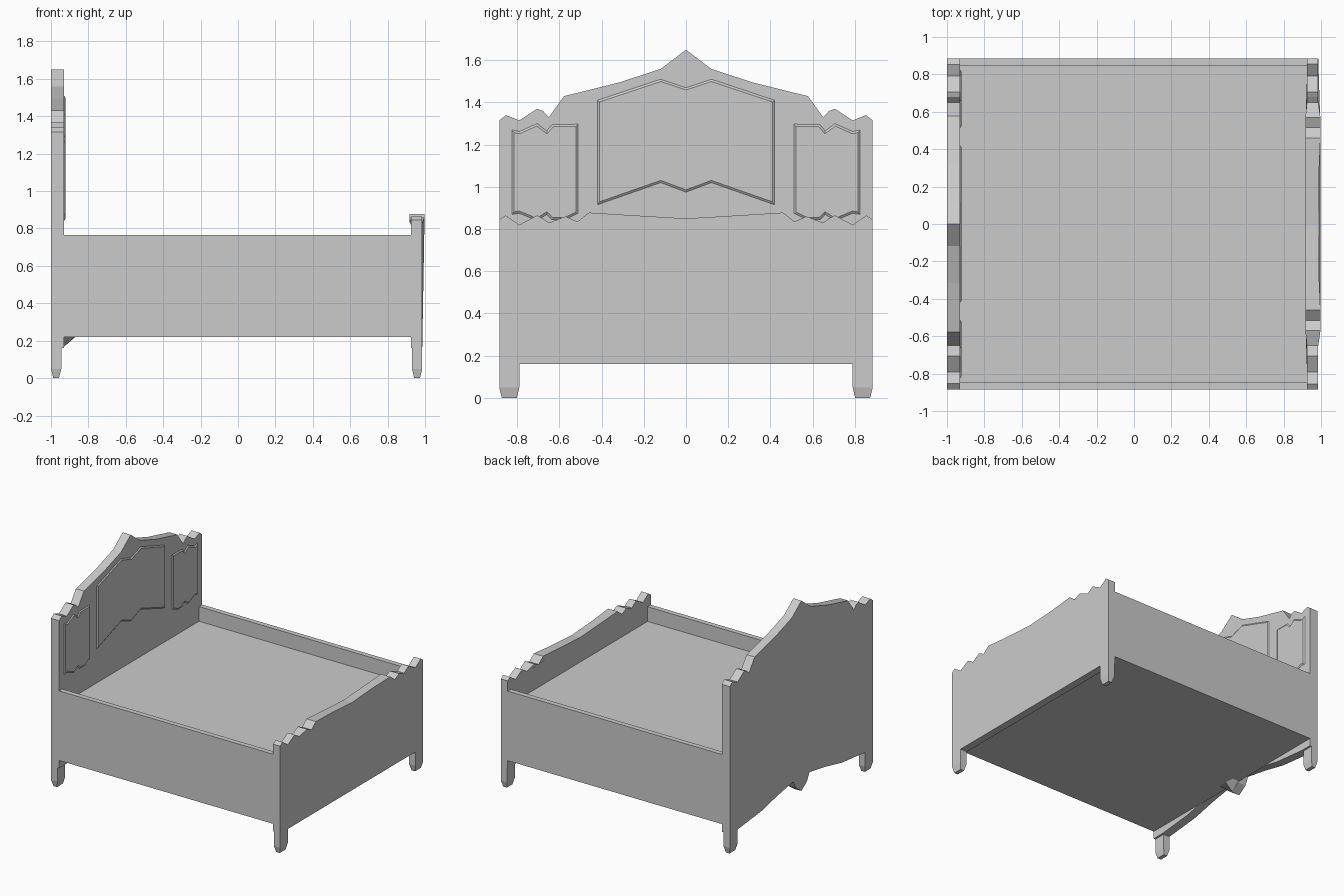
import bpy, bmesh

if "Cube" in bpy.data.objects:
    bpy.data.objects.remove(bpy.data.objects["Cube"])


def finish(bm, name):
    bmesh.ops.recalc_face_normals(bm, faces=bm.faces[:])
    me = bpy.data.meshes.new(name)
    bm.to_mesh(me)
    bm.free()
    ob = bpy.data.objects.new(name, me)
    bpy.context.collection.objects.link(ob)
    return ob


def prism(name, pts, x0, x1, raised=None, bow=None):
    """Extrude a (y, z) outline along x; optional bevelled front, optional bow."""
    bm = bmesh.new()
    back = [bm.verts.new((x0, y, z)) for y, z in pts]
    front = [bm.verts.new((x1, y, z)) for y, z in pts]
    n = len(pts)
    bm.faces.new(back)
    face = bm.faces.new(front)
    for i in range(n):
        j = (i + 1) % n
        bm.faces.new((back[i], back[j], front[j], front[i]))
    bmesh.ops.recalc_face_normals(bm, faces=bm.faces[:])
    if raised:
        bmesh.ops.inset_region(bm, faces=[face], thickness=0.01, depth=raised, use_even_offset=True)
    if bow:
        for v in bm.verts:
            v.co.x += bow(v.co)
    return finish(bm, name)


def box(name, x0, x1, y0, y1, z0, z1):
    return prism(name, [(y0, z0), (y1, z0), (y1, z1), (y0, z1)], x0, x1)


def mirrored(half):
    """Complete an outline running from +y to the centre line."""
    return half + [(-y, z) for y, z in reversed(half) if abs(y) > 1e-6]


def leg(name, x0, x1, y0, y1, top):
    bm = bmesh.new()
    rings = []
    for z, t in ((0, .012), (.05, 0), (top, 0)):
        rings.append([bm.verts.new((x, y, z)) for x, y in (
            (x0 + t, y0 + t), (x1 - t, y0 + t), (x1 - t, y1 - t), (x0 + t, y1 - t))])
    for a, b in zip(rings, rings[1:]):
        for i in range(4):
            j = (i + 1) % 4
            bm.faces.new((a[i], a[j], b[j], b[i]))
    bm.faces.new(rings[0])
    bm.faces.new(rings[-1])
    return finish(bm, name)


# Headboard with carved crown, arched lower edge
crown = mirrored([(.885, 1.315), (.853, 1.34), (.79, 1.315), (.706, 1.37), (.678, 1.36),
                  (.65, 1.33), (.578, 1.43), (.315, 1.495), (.118, 1.56), (0, 1.65)])
arch = mirrored([(.885, .16), (.79, .16), (.5, .19), (.3, .235), (.1, .27), (.07, .21), (0, .16)])
prism("headboard", crown + arch[::-1], -1, -.93)

# Small wedge under the headboard centre
bm = bmesh.new()
w = [bm.verts.new(c) for c in ((-.94, 0, .16), (-.87, 0, .22), (-.94, -.08, .225),
                               (-.87, -.08, .225), (-.94, .08, .225), (-.87, .08, .225))]
for f in ((0, 1, 3, 2), (0, 4, 5, 1), (0, 2, 4), (1, 5, 3), (2, 3, 5, 4)):
    bm.faces.new([w[i] for i in f])
finish(bm, "headboard_pendant")

# Raised bevelled panels
prism("centre_panel", [(-.42, .915), (-.12, 1.02), (0, .975), (.12, 1.02), (.42, .915),
                       (.42, 1.41), (.12, 1.51), (0, 1.47), (-.12, 1.51), (-.42, 1.41)],
      -.94, -.93, raised=.007)
side = [(.512, .875), (.57, .845), (.635, .845), (.66, .87), (.706, .84), (.79, .875), (.825, .87),
        (.825, 1.27), (.79, 1.262), (.706, 1.3), (.66, 1.265), (.635, 1.295), (.512, 1.297)]
for s, label in ((1, "back"), (-1, "front")):
    prism("side_panel_" + label, [(s * y, z) for y, z in side], -.94, -.93, raised=.007)

# Footboard with scalloped top, slightly bowed in the middle
top = mirrored([(.885, .845), (.855, .865), (.79, .82), (.706, .865), (.678, .85), (.65, .83),
                (.57, .86), (.515, .835), (.46, .878), (.25, .865), (0, .85)])
prism("footboard", top + [(-.885, .16), (.885, .16)], .925, .985,
      bow=lambda c: (.012 if c.x > .95 else -.009) if c.z > .5 and .4 < abs(c.y) < .6
      else (.003 if c.x > .95 else -.009) if c.z > .5 and abs(c.y) < .4 else 0)

# Side rails, mattress base and legs
box("mattress_base", -.935, .93, -.85, .85, .22, .65)
for s, label in ((1, "back"), (-1, "front")):
    a, b = sorted((s * .845, s * .885))
    box("side_rail_" + label, -.935, .93, a, b, .22, .765)
    a, b = sorted((s * .79, s * .885))
    leg("headboard_leg_" + label, -1, -.945, a, b, .2)
    leg("footboard_leg_" + label, .93, .985, a, b, .2)
